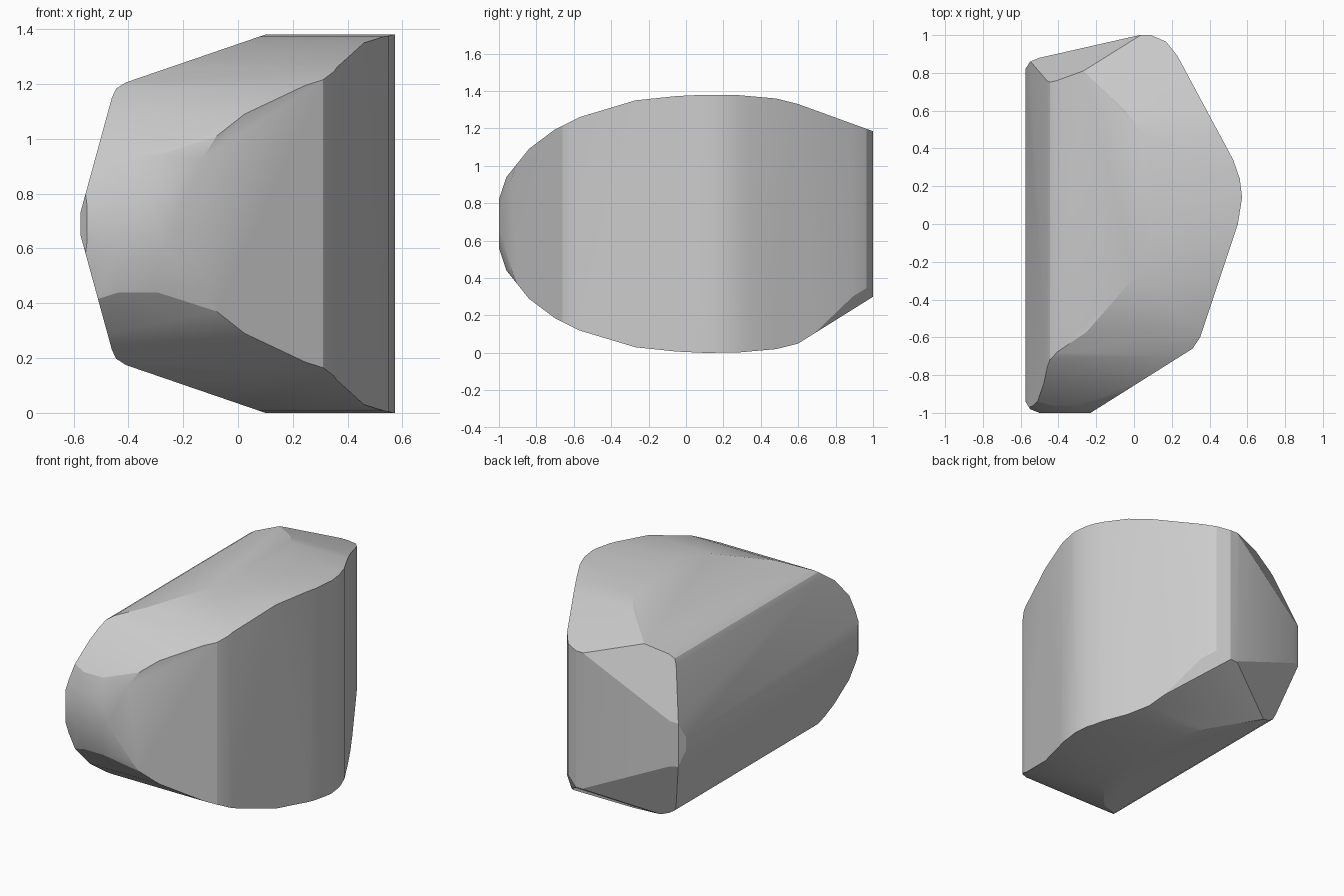
import bpy, bmesh, math
from mathutils import Vector
from mathutils.geometry import points_in_planes

if "Cube" in bpy.data.objects:
    bpy.data.objects.remove(bpy.data.objects["Cube"])

MID = 0.69                        # height of the horizontal symmetry plane
CENTRE = Vector((0, 0, MID))
planes = []


def add_plane(normal, point):
    n = Vector(normal).normalized()
    p = Vector(point)
    if n.dot(CENTRE - p) > 0:     # always face away from the body centre
        n = -n
    planes.append(Vector((*n, -n.dot(p))))


def add_profile(points, a, b):
    """Bounding planes of a convex outline drawn on axes a, b."""
    for p, q in zip(points, points[1:] + points[:1]):
        n, o = [0, 0, 0], [0, 0, 0]
        n[a], n[b] = q[1] - p[1], p[0] - q[0]
        o[a], o[b] = p
        add_plane(n, o)


def add_three(p, q, r):
    p, q, r = Vector(p), Vector(q), Vector(r)
    add_plane((q - p).cross(r - p), p)


def flip(points):
    return [(u, 2 * MID - v) for u, v in reversed(points)]


# Plan outline (x, y)
add_profile([(-0.575, 0.82), (-0.55, 0.86), (-0.5, 0.88), (0.03, 1), (0.09, 1),
             (0.17, 0.965), (0.23, 0.89), (0.525, 0.34), (0.56, 0.24),
             (0.572, 0.14), (0.55, 0), (0.35, -0.6), (0.31, -0.66),
             (-0.23, -1), (-0.5, -1), (-0.55, -0.98), (-0.575, -0.94)], 0, 1)

# Side outline (y, z): the lower back end is cut a little higher
side = [(-1, 0.82), (-0.96, 0.94), (-0.84, 1.09), (-0.7, 1.195), (-0.57, 1.26),
        (-0.27, 1.35), (-0.05, 1.373), (0.1, 1.38), (0.28, 1.378),
        (0.48, 1.36), (0.6, 1.33)]
add_profile(side + [(1, 1.185), (1, 0.3)] + flip(side), 1, 2)

# Front outline (x, z): ridged left wall and sloping shoulders
front = [(-0.575, 0.73), (-0.46, 1.15), (-0.445, 1.182), (-0.41, 1.205),
         (0.1, 1.38), (0.575, 1.38)]
add_profile(front + flip(front), 0, 2)

# Rounded facets around the nose disc
for i in range(4):
    for off in (30, 60):
        t = math.radians(i * 90 + off)
        c, s = math.cos(t), math.sin(t)
        add_plane((0.33 * c, -1, 0.33 * s),
                  (-0.365 + 0.13 * c, -1, MID + 0.13 * s))

# Back corner facets
add_three((0.04, 1, 1.19), (-0.44, 0.75, 1.19), (-0.53, 0.86, 0.85))
add_three((0.04, 1, 0.3), (-0.44, 0.75, 0.19), (-0.53, 0.86, 0.53))
add_three((0.365, 0.64, 0.06), (0.23, 0.89, 0.3), (0.09, 1, 0.3))

# Body: convex solid enclosed by all the planes
points, _ = points_in_planes(planes, 1e-4, 1e-5)
bm = bmesh.new()
for p in points:
    bm.verts.new(p)
bmesh.ops.remove_doubles(bm, verts=bm.verts, dist=0.002)
bmesh.ops.convex_hull(bm, input=bm.verts)
bmesh.ops.delete(bm, geom=[v for v in bm.verts if not v.link_faces], context='VERTS')
bmesh.ops.dissolve_limit(bm, angle_limit=math.radians(1), verts=bm.verts, edges=bm.edges)
bmesh.ops.recalc_face_normals(bm, faces=bm.faces)
mesh = bpy.data.meshes.new("rock_body")
bm.to_mesh(mesh)
bm.free()
body = bpy.data.objects.new("rock_body", mesh)
bpy.context.collection.objects.link(body)
bpy.context.view_layer.objects.active = body
body.select_set(True)
bpy.ops.object.shade_smooth_by_angle(angle=math.radians(20))
